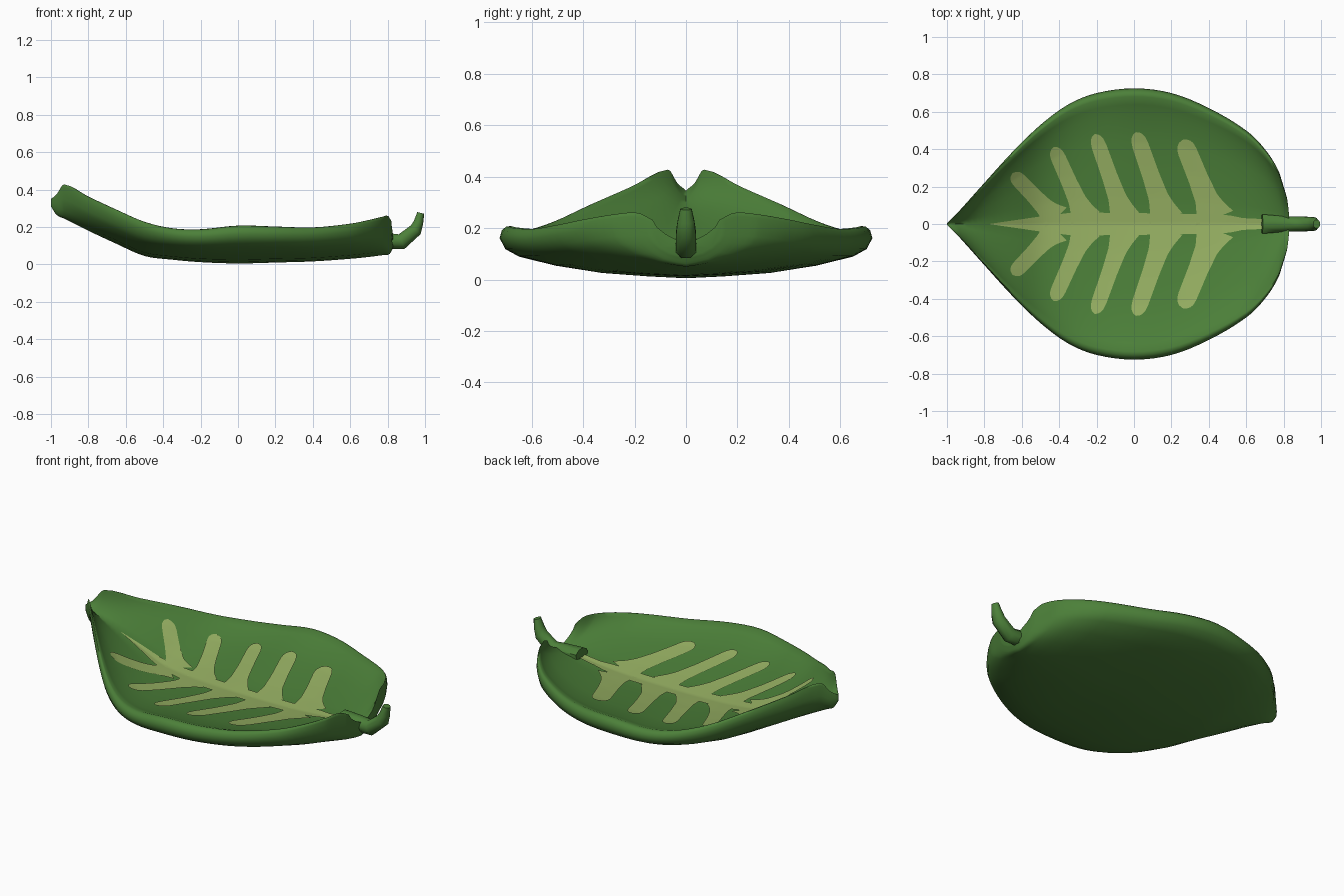
import bpy, bmesh, math
from mathutils import Vector

old = bpy.data.objects.get("Cube")
if old:
    bpy.data.objects.remove(old, do_unlink=True)


def material(name, rgb):
    m = bpy.data.materials.new(name)
    m.use_nodes = True
    m.diffuse_color = (*rgb, 1)
    m.node_tree.nodes["Principled BSDF"].inputs["Base Color"].default_value = (*rgb, 1)
    return m


leaf_green = material("leaf green", (0.072, 0.215, 0.041))
vein_green = material("pale vein green", (0.31, 0.44, 0.125))


def finish(bm, name, mat, angle):
    mesh = bpy.data.meshes.new(name)
    bm.to_mesh(mesh)
    bm.free()
    mesh.materials.append(mat)
    ob = bpy.data.objects.new(name, mesh)
    bpy.context.collection.objects.link(ob)
    bpy.ops.object.select_all(action="DESELECT")
    ob.select_set(True)
    bpy.context.view_layer.objects.active = ob
    bpy.ops.object.shade_smooth_by_angle(angle=math.radians(angle))
    return ob


def loft(bm, rings, closed):
    rows = [[bm.verts.new(p) for p in r] for r in rings]
    n = len(rows[0])
    for a, b in zip(rows, rows[1:]):
        for i in range(n if closed else n - 1):
            j = (i + 1) % n
            bm.faces.new((a[i], a[j], b[j], b[i]))
    if closed:
        bm.faces.new(rows[0][::-1])
        bm.faces.new(rows[-1])
        bmesh.ops.recalc_face_normals(bm, faces=bm.faces)


def lerp_table(table, u):
    for (a, fa), (b, fb) in zip(table, table[1:]):
        if u <= b:
            return fa + (fb - fa) * max(0, u - a) / (b - a)
    return table[-1][1]


# Leaf stations: x, half width, underside height, inner height, rim height
stations = [
    (-1, .004, .31, .345, .35), (-.97, .035, .265, .335, .375),
    (-.93, .075, .245, .31, .43), (-.8, .22, .18, .255, .365),
    (-.65, .385, .11, .19, .295), (-.5, .53, .045, .125, .23),
    (-.35, .64, .025, .1, .195), (-.2, .7, .012, .09, .19),
    (0, .725, .005, .085, .21), (.2, .7, .01, .085, .205),
    (.4, .62, .016, .09, .2), (.6, .5, .03, .105, .22),
    (.7, .4, .04, .12, .24), (.77, .29, .05, .13, .257),
    (.8, .2, .055, .135, .262), (.818, .14, .09, .14, .235)]

# Half cross-section as (fraction of width, fraction of height)
under = [(0, 0), (.2, .035), (.45, .1), (.7, .24), (.9, .42), (.97, .56)]
rim = [(1, .76), (.988, .91), (.965, .98)]
inner = [(0, 0), (.2, .11), (.4, .25), (.6, .42), (.8, .66), (.88, .85), (.94, .98)]


def slope(i, k):
    a, b = stations[max(i - 1, 0)], stations[min(i + 1, len(stations) - 1)]
    return (b[k] - a[k]) / (b[0] - a[0])


def station_at(x):
    i = 0
    while i < len(stations) - 2 and x > stations[i + 1][0]:
        i += 1
    a, b = stations[i], stations[i + 1]
    d = b[0] - a[0]
    t = (x - a[0]) / d
    out = []
    for k in range(1, 5):
        m, n = slope(i, k) * d, slope(i + 1, k) * d
        out.append((2*t**3 - 3*t*t + 1) * a[k] + (t**3 - 2*t*t + t) * m
                   + (3*t*t - 2*t**3) * b[k] + (t**3 - t*t) * n)
    return out


def section(x):
    w, zb, zt, zr = station_at(x)
    half = [(u * w, zb + f * (zr - zb)) for u, f in under + rim]
    half += [(u * w, zt + f * (zr - zt)) for u, f in reversed(inner)]
    other = [(-y, z) for y, z in half[-2:0:-1]]
    # The stalk end bows outward a little
    bow = .02 * max(0, (x - .7) / .1)
    return [Vector((x + bow * (1 - min(1, abs(y) / max(w, .001))**2) * .5, y, z))
            for y, z in half + other]


# Leaf blade
xs = []
for a, b in zip(stations, stations[1:]):
    xs += [a[0] + (b[0] - a[0]) * k / 4 for k in range(4)]
xs.append(stations[-1][0])
bm = bmesh.new()
loft(bm, [section(x) for x in xs], True)
finish(bm, "leaf_blade", leaf_green, 65)


# Veins laid on the inner surface
def drape(x, y):
    w, zb, zt, zr = station_at(x)
    return Vector((x, y, zt + lerp_table(inner, abs(y) / w) * (zr - zt) + .006))


def vein(name, start, end, widths):
    start, end = Vector(start), Vector(end)
    along = (end - start).normalized()
    side = Vector((-along.y, along.x))
    rings = []
    for k in range(33):
        t = 1 - (1 - k / 32)**1.5
        c, h = start.lerp(end, t), lerp_table(widths, t)
        rings.append([drape(*(c + side * h * s / 4)) for s in range(4, -5, -1)])
    bm = bmesh.new()
    loft(bm, rings, False)
    for f in bm.faces:
        f.normal_update()
        if f.normal.z < 0:
            f.normal_flip()
    finish(bm, name, vein_green, 60)


vein("midrib", (.72, 0), (-.77, 0),
     [(0, .025), (.1, .032), (.15, .05), (.35, .056), (.7, .062), (.82, .04), (1, .001)])

rib_shape = [(0, 2), (.12, 1.5), (.25, 1.15), (.5, 1), (.85, .95),
             (.92, .85), (.96, .65), (.985, .4), (1, .05)]
ribs = [(-.42, -.65, .27, .042), (-.26, -.43, .41, .042), (-.05, -.21, .48, .042),
        (.17, .01, .49, .046), (.43, .26, .45, .054)]
for i, (x0, x1, y1, h) in enumerate(ribs, 1):
    for s, tag in ((1, "back"), (-1, "front")):
        vein(f"rib_{tag}_{i}", (x0, .03 * s), (x1, y1 * s),
             [(t, f * h) for t, f in rib_shape])

# Hooked stalk: x, z, half width, half thickness
path = [(.685, .14, .052, .03), (.8, .125, .042, .042), (.875, .122, .04, .042),
        (.95, .185, .038, .035), (.965, .225, .033, .026), (.977, .275, .022, .019)]
rings = []
for i, (x, z, w, h) in enumerate(path):
    a, b = path[max(i - 1, 0)], path[min(i + 1, len(path) - 1)]
    d = Vector((b[0] - a[0], 0, b[1] - a[1])).normalized()
    up = Vector((-d.z, 0, d.x))
    ring = []
    for k in range(8):
        q = math.tau * (k + .5) / 8
        ring.append(Vector((x, w * math.cos(q) * 1.08, z)) + up * h * math.sin(q) * 1.08)
    rings.append(ring)
bm = bmesh.new()
loft(bm, rings, True)
finish(bm, "stalk", leaf_green, 50)
